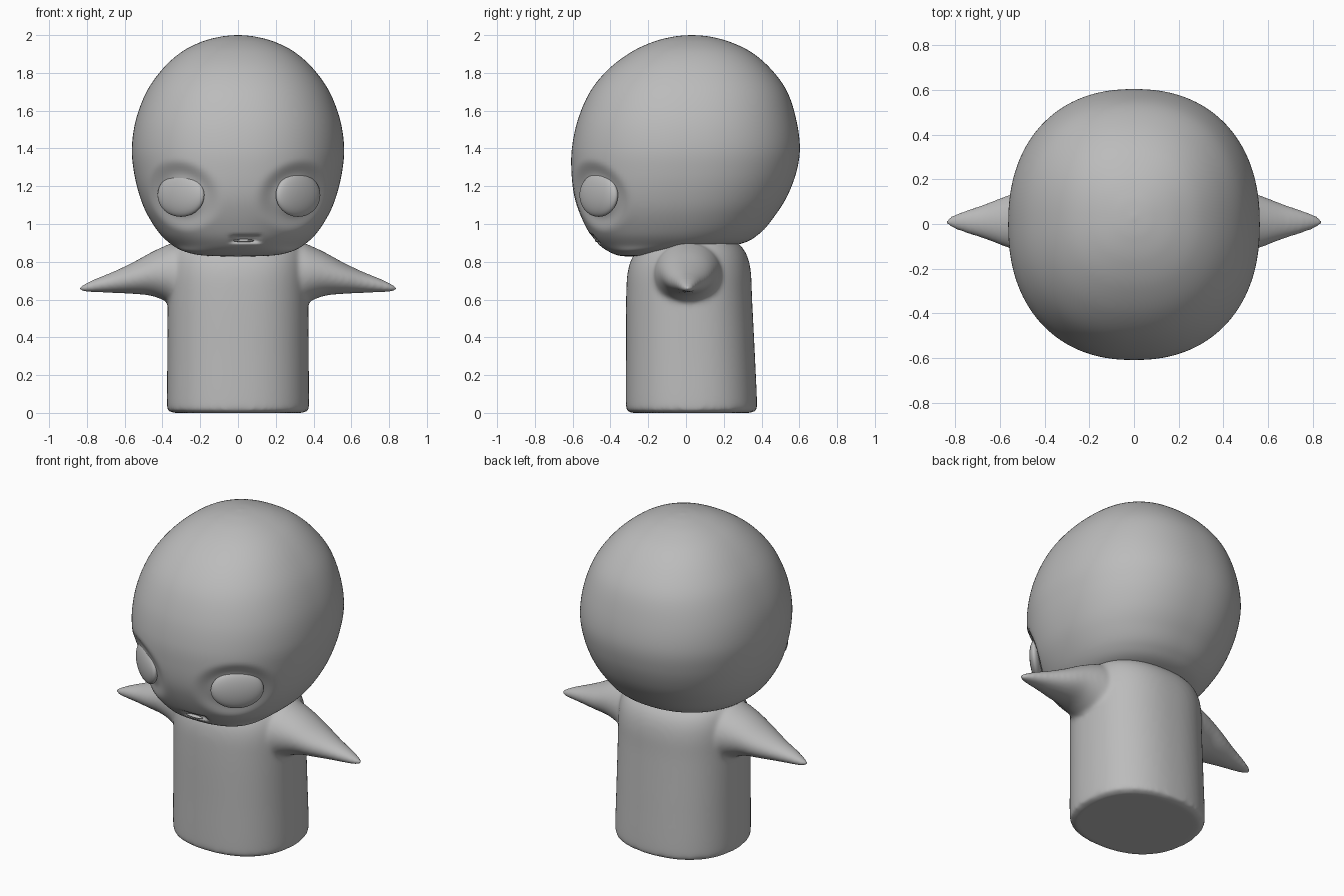
import bpy, bmesh, math
from mathutils import Vector, Matrix

if "Cube" in bpy.data.objects:
    bpy.data.objects.remove(bpy.data.objects["Cube"])

clay = bpy.data.materials.new("grey clay")
clay.use_nodes = True
clay.diffuse_color = (0.5, 0.5, 0.5, 1)
clay.node_tree.nodes["Principled BSDF"].inputs["Base Color"].default_value = (0.5, 0.5, 0.5, 1)


def resample(rows, steps):
    """Smooth a short list of stations with a Catmull-Rom spline."""
    out = []
    for i in range(len(rows) - 1):
        near = (rows[max(0, min(len(rows) - 1, i + k))] for k in (-1, 0, 1, 2))
        columns = list(zip(*near))
        for s in range(steps):
            t = s / steps
            out.append([b + 0.5 * t * (c - a + t * (2 * a - 5 * b + 4 * c - d + t * (3 * (b - c) + d - a)))
                        for a, b, c, d in columns])
    return out + [list(rows[-1])]


def loft(bm, rows, place, power, sides=96, steps=5):
    """Skin rounded rings; each row is (station, u low, u high, v low, v high)."""
    rings = []
    for t, u0, u1, v0, v1 in resample(rows, steps):
        ring = []
        for k in range(sides):
            a = 2 * math.pi * k / sides
            c, s = math.cos(a), math.sin(a)
            u = math.copysign(abs(c) ** (2 / power), c)
            v = math.copysign(abs(s) ** (2 / power), s)
            ring.append(bm.verts.new(place(t, (u0 + u1 + u * (u1 - u0)) / 2, (v0 + v1 + v * (v1 - v0)) / 2)))
        rings.append(ring)
    for lo, hi in zip(rings, rings[1:]):
        for k in range(sides):
            n = (k + 1) % sides
            bm.faces.new((lo[k], lo[n], hi[n], hi[k]))
    bm.faces.new(rings[0])
    bm.faces.new(rings[-1])


def finish(bm, name):
    bmesh.ops.recalc_face_normals(bm, faces=bm.faces)
    for f in bm.faces:
        f.smooth = True
    mesh = bpy.data.meshes.new(name)
    bm.to_mesh(mesh)
    bm.free()
    mesh.materials.append(clay)
    obj = bpy.data.objects.new(name, mesh)
    bpy.context.collection.objects.link(obj)
    return obj


def upright(t, u, v):
    return Vector((u, v, t))


def ellipsoid(name, centre, radii, turn):
    bm = bmesh.new()
    bmesh.ops.create_uvsphere(bm, u_segments=40, v_segments=24, radius=1,
                              matrix=Matrix.Translation(centre) @ Matrix.Rotation(turn, 4, "Z")
                              @ Matrix.Diagonal((*radii, 1)))
    return finish(bm, name)


def ramp(x):
    x = max(0, min(1, x))
    return x * x * (3 - 2 * x)


# Body with stub arms, fused into one skin
body_rows = [(z, -w, w, front, back) for z, w, front, back in (
    (0, .345, -.29, .345), (.012, .365, -.31, .365), (.04, .376, -.318, .376), (.3, .374, -.318, .365),
    (.6, .372, -.317, .35), (.75, .37, -.308, .343), (.84, .355, -.275, .32), (.9, .32, -.22, .275),
    (.96, .22, -.15, .2))]
arm_rows = [(.15, .58, .88, -.2, .22), (.33, .565, .9, -.17, .19), (.38, .59, .887, -.16, .18),
            (.46, .62, .85, -.138, .158), (.56, .63, .795, -.108, .13), (.66, .635, .748, -.07, .092),
            (.75, .638, .712, -.042, .062), (.81, .64, .684, -.02, .04), (.845, .65, .666, .002, .018)]
bm = bmesh.new()
loft(bm, body_rows, upright, 2.3)
for side in (-1, 1):
    loft(bm, arm_rows, lambda t, u, v: Vector((side * t, v, u)), 2, 48)
body = finish(bm, "body_and_arms")
remesh = body.modifiers.new("fuse", "REMESH")
remesh.mode = "VOXEL"
remesh.voxel_size = 0.012
remesh.use_smooth_shade = True
soften = body.modifiers.new("soften", "SMOOTH")
soften.factor = 0.5
soften.iterations = 14

# Head, with sockets and a mouth hollow pressed in
head_rows = [(z, -w, w, front, back) for z, w, front, back in (
    (.828, .04, -.31, -.23), (.834, .19, -.36, -.14), (.855, .285, -.41, -.02), (.89, .35, -.46, .27),
    (.95, .415, -.51, .39), (1.05, .48, -.56, .475), (1.15, .521, -.592, .537), (1.27, .55, -.606, .583),
    (1.4, .562, -.604, .603), (1.55, .541, -.573, .584), (1.7, .484, -.508, .536), (1.82, .4, -.41, .45),
    (1.91, .3, -.29, .345), (1.965, .192, -.172, .23), (1.992, .09, -.065, .125), (2, .01, .02, .04))]
bm = bmesh.new()
loft(bm, head_rows, upright, 2.25, 160, 8)
eyes = [("right_eye", -1, .302, math.radians(36)), ("left_eye", 1, .318, math.radians(40))]
for v in bm.verts:
    if v.co.y > -.2:
        continue
    for name, side, x, turn in eyes:
        out = Vector((side * math.sin(turn), -math.cos(turn), 0))
        along = Vector((side * math.cos(turn), math.sin(turn), 0))
        off = v.co - Vector((side * x, -.48, 1.15))
        d = math.hypot(off.dot(along) / .165, off.z / .13)
        v.co -= out * .03 * ramp((1.5 - d) / .7)
    d = max(abs(v.co.x - .04) / .09, abs(v.co.z - .92) / .024)
    v.co += Vector((0, .025, .005)) * ramp((1 - d) * 2)
finish(bm, "head")

# Eyes and lower lip
for name, side, x, turn in eyes:
    ellipsoid(name, (side * x, -.462, 1.153), (.15, .042, .115), side * turn)
ellipsoid("lower_lip", (.03, -.468, .912), (.055, .014, .008), 0)
